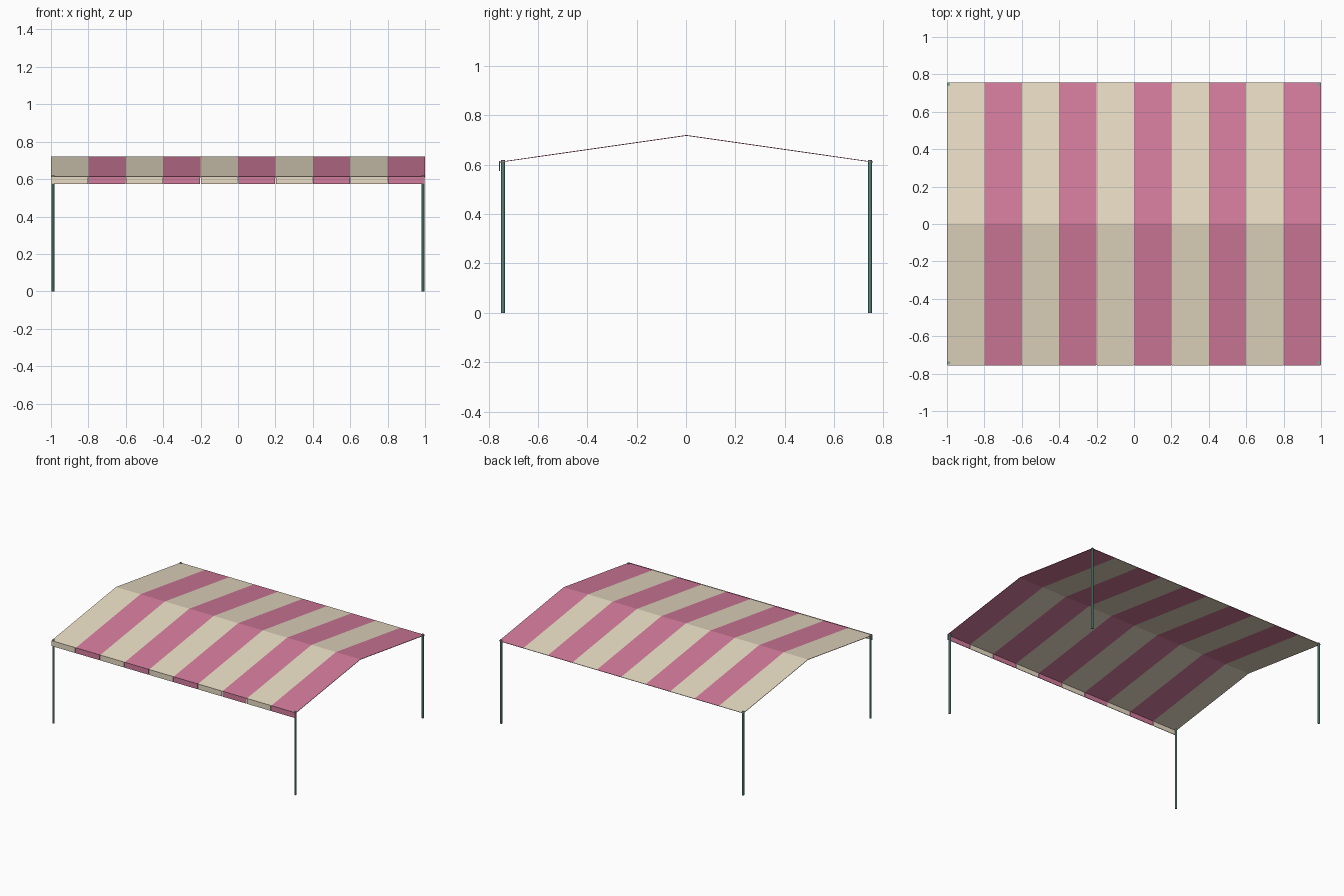
import bpy, bmesh

if "Cube" in bpy.data.objects:
    bpy.data.objects.remove(bpy.data.objects["Cube"])

def material(name, color):
    m = bpy.data.materials.new(name)
    m.diffuse_color = (*color, 1)
    m.use_nodes = True
    m.node_tree.nodes["Principled BSDF"].inputs["Base Color"].default_value = m.diffuse_color
    return m

cream = material("cream_fabric", (0.80, 0.71, 0.55))
pink = material("pink_fabric", (0.65, 0.20, 0.33))
green = material("green_metal", (0.17, 0.42, 0.35))

STRIPES = 10
W = 2 / STRIPES
OFF = 0.002  # frame sits slightly back of centre because of the valance

# Striped gabled canopy: thin sheet with one column of faces per stripe
profile = [(-0.755 + OFF, 0.611), (OFF, 0.719), (0.755 + OFF, 0.611)]
bm = bmesh.new()
rows = [[bm.verts.new((-1 + i * W, y, z)) for i in range(STRIPES + 1)] for y, z in profile]
for low, high in zip(rows, rows[1:]):
    for i in range(STRIPES):
        f = bm.faces.new((low[i], low[i + 1], high[i + 1], high[i]))
        f.material_index = i % 2
mesh = bpy.data.meshes.new("canopy")
bm.to_mesh(mesh)
bm.free()
mesh.materials.append(cream)
mesh.materials.append(pink)
canopy = bpy.data.objects.new("canopy", mesh)
bpy.context.collection.objects.link(canopy)
solid = canopy.modifiers.new("thickness", 'SOLIDIFY')
solid.thickness = 0.003
solid.offset = 0

# Front valance: one hanging flap per stripe
for i in range(STRIPES):
    bpy.ops.mesh.primitive_cube_add(size=1, location=(-1 + (i + 0.5) * W, -0.755, 0.595))
    flap = bpy.context.object
    flap.name = f"valance_flap_{i + 1}"
    flap.scale = (W - 0.004, 0.004, 0.04)
    flap.data.materials.append(pink if i % 2 else cream)

# Corner poles
for side, sx in (("left", -1), ("right", 1)):
    for end, sy in (("front", -1), ("back", 1)):
        bpy.ops.mesh.primitive_cylinder_add(vertices=8, radius=0.008, depth=0.62,
                                            location=(sx * 0.99, sy * 0.744 + OFF, 0.31))
        pole = bpy.context.object
        pole.name = f"{end}_{side}_pole"
        pole.data.materials.append(green)
        bpy.ops.object.shade_smooth_by_angle()
